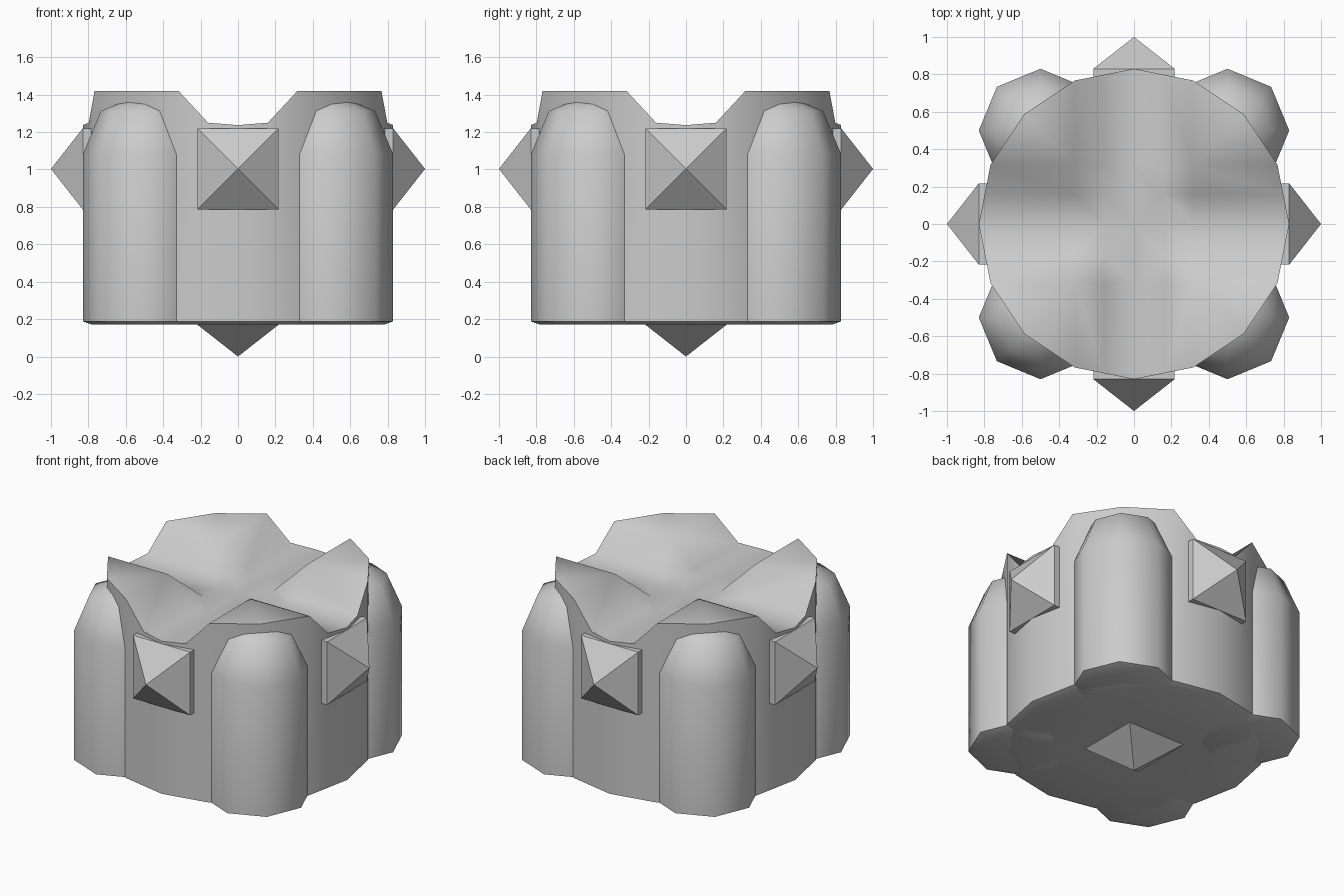
import bpy, bmesh
from math import sin, cos, pi
from mathutils import Matrix, Vector

if "Cube" in bpy.data.objects:
    bpy.data.objects.remove(bpy.data.objects["Cube"])


def finish(bm, name, smooth=None):
    bmesh.ops.remove_doubles(bm, verts=bm.verts, dist=1e-4)
    bmesh.ops.recalc_face_normals(bm, faces=bm.faces)
    mesh = bpy.data.meshes.new(name)
    bm.to_mesh(mesh)
    bm.free()
    ob = bpy.data.objects.new(name, mesh)
    bpy.context.collection.objects.link(ob)
    if smooth:
        bpy.ops.object.select_all(action='DESELECT')
        ob.select_set(True)
        bpy.context.view_layer.objects.active = ob
        bpy.ops.object.shade_smooth_by_angle(angle=smooth * pi / 180)
    return ob


def lathe(profile, sides, cx=0, cy=0):
    """Stack of rings (radius, z) joined by quads and capped at both ends."""
    bm = bmesh.new()
    rings = []
    for r, z in profile:
        rings.append([bm.verts.new((cx + r * cos(2 * pi * i / sides),
                                    cy + r * sin(2 * pi * i / sides), z))
                      for i in range(sides)])
    for a, b in zip(rings, rings[1:]):
        for i in range(sides):
            j = (i + 1) % sides
            bm.faces.new((a[i], a[j], b[j], b[i]))
    bm.faces.new(rings[0][::-1])
    if profile[-1][0] > 0.01:
        bm.faces.new(rings[-1])
    return bm


# body: 16-sided drum with two crossing channels in its top
R, TOP = 0.83, 1.42
EDGE = R * sin(pi / 8)
bm = lathe([(0.785, 0.172), (R, 0.188), (R, TOP)], 16)
cuts = [(1, 1, 0), (1, -1, 0)]
planes = [((0, 0, 0), n) for n in cuts]
for d in (-EDGE, -0.16, 0, 0.16, EDGE):
    planes += [((d, 0, 0), (1, 0, 0)), ((0, d, 0), (0, 1, 0))]
for co, no in planes:
    bmesh.ops.bisect_plane(bm, geom=bm.verts[:] + bm.edges[:] + bm.faces[:],
                           dist=1e-4, plane_co=co, plane_no=no)


def channel_height(t):
    if t < 0.16:
        return 1.237 + 0.013 * t / 0.16
    return min(TOP, 1.25 + (TOP - 1.25) * (t - 0.16) / (EDGE - 0.16))


for v in bm.verts:
    if v.co.z > TOP - 0.01:
        v.co.z = channel_height(min(abs(v.co.x), abs(v.co.y)))
finish(bm, "body", 60)

# corner pillars: octagonal columns with domed tops
for sx, sy, name in ((1, -1, "front_right"), (-1, -1, "front_left"),
                     (1, 1, "back_right"), (-1, 1, "back_left")):
    bm = lathe([(0.285, 0.172), (0.33, 0.188), (0.33, 1.08),
                (0.233, 1.313), (0, 1.41)], 8, 0.5 * sx, 0.5 * sy)
    finish(bm, name + "_pillar", 60)


# studs: square block with a pyramid point, built pointing along +z
def stud(name, location, direction):
    h = 0.217
    bm = bmesh.new()
    square = [(-h, -h), (h, -h), (h, h), (-h, h)]
    low = [bm.verts.new((x, y, -0.07)) for x, y in square]
    mid = [bm.verts.new((x, y, 0)) for x, y in square]
    tip = bm.verts.new((0, 0, 0.17))
    bm.faces.new(low[::-1])
    for i in range(4):
        j = (i + 1) % 4
        bm.faces.new((low[i], low[j], mid[j], mid[i]))
        bm.faces.new((mid[i], mid[j], tip))
    d = Vector(direction)
    side = Vector((1, 0, 0)) if abs(d.x) < 0.5 else Vector((0, 1, 0))
    m = Matrix((side, d.cross(side), d)).transposed().to_4x4()
    bm.transform(Matrix.Translation(location) @ m)
    finish(bm, name)


for name, dx, dy in (("front_stud", 0, -1), ("back_stud", 0, 1),
                     ("left_stud", -1, 0), ("right_stud", 1, 0)):
    stud(name, (0.83 * dx, 0.83 * dy, 1.003), (dx, dy, 0))
stud("bottom_stud", (0, 0, 0.17), (0, 0, -1))
